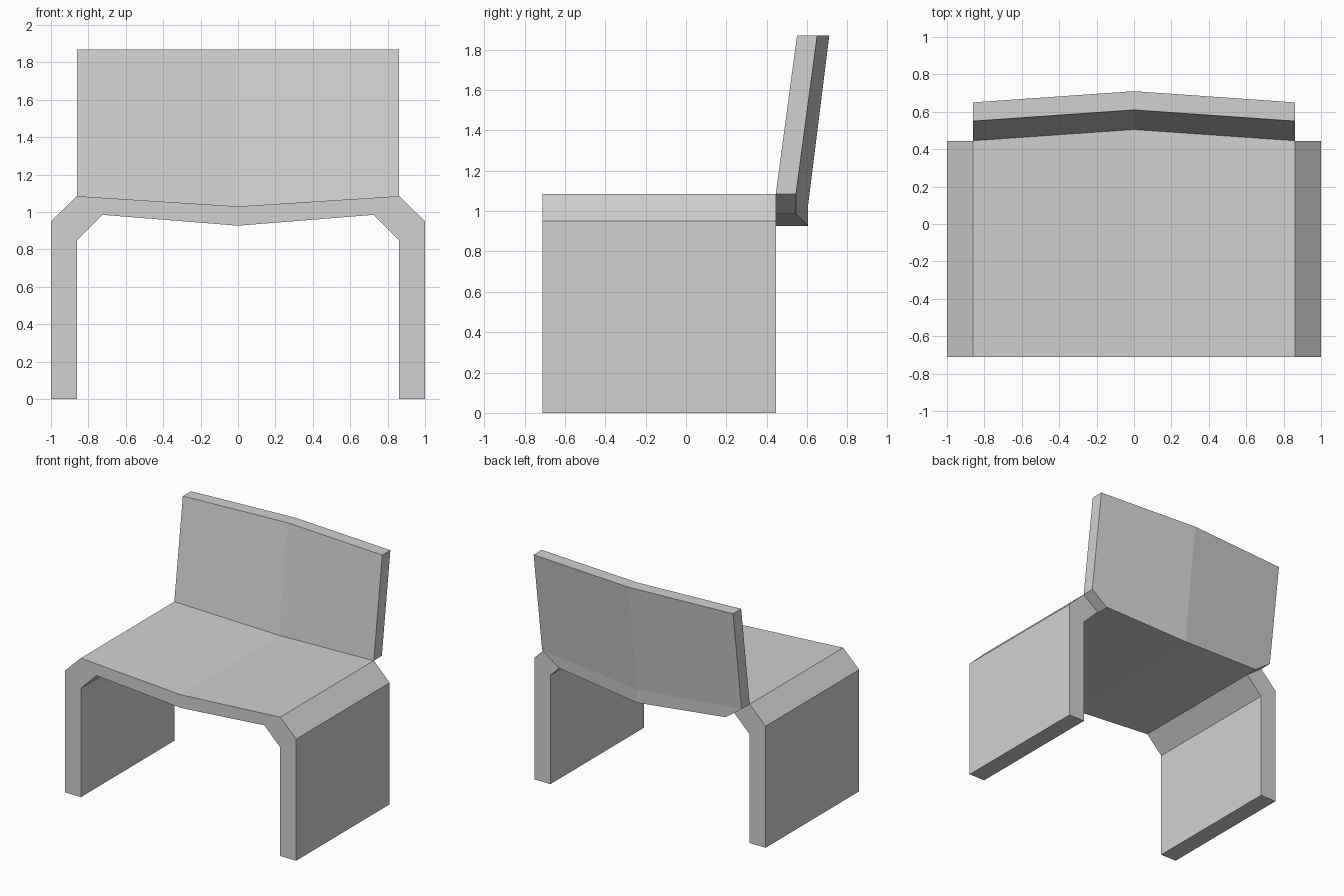
import bpy
import bmesh
from mathutils import Vector

cube = bpy.data.objects.get("Cube")
if cube:
    bpy.data.objects.remove(cube, do_unlink=True)

# Material
grey = bpy.data.materials.new("light_grey")
grey.use_nodes = True
colour = (0.64, 0.64, 0.64, 1)
grey.diffuse_color = colour
grey.node_tree.nodes["Principled BSDF"].inputs["Base Color"].default_value = colour

FRONT, REAR, TOP = -0.71, 0.445, 1.87
THICK, BOW = 0.10, 0.06

# Half cross-section of the folded sheet: foot, shoulder, seat edge, seat middle
outer = [(1, 0), (1, 0.95), (0.862, 1.085), (0, 1.03)]
inner = [(0.86, 0), (0.86, 0.85), (0.725, 0.985), (0, 0.927)]


def mirrored(half):
    return [(-x, z) for x, z in half] + half[-2::-1]


def extrude(bm, faces):
    """Extrude a face region and return its new vertices and faces."""
    geom = bmesh.ops.extrude_face_region(bm, geom=faces)["geom"]
    return ([g for g in geom if isinstance(g, bmesh.types.BMVert)],
            [g for g in geom if isinstance(g, bmesh.types.BMFace)])


bm = bmesh.new()

# Legs and seat: one bent strip, extruded front to rear
out_v, in_v = [[bm.verts.new((x, FRONT, z)) for x, z in mirrored(h)]
               for h in (outer, inner)]
strip = [bm.faces.new((out_v[i], out_v[i + 1], in_v[i + 1], in_v[i]))
         for i in range(len(out_v) - 1)]
verts, rear = extrude(bm, strip)
bmesh.ops.translate(bm, verts=verts, vec=(0, REAR - FRONT, 0))


# Bowed rear edge of the seat, then the ledge that carries the backrest
seat_rear = [f for f in rear if abs(f.calc_center_median().x) < 0.6]
verts, ledge = extrude(bm, seat_rear)
for v in verts:
    if abs(v.co.x) < 0.01:
        v.co.y += BOW
verts, ledge = extrude(bm, ledge)
bmesh.ops.translate(bm, verts=verts, vec=(0, THICK, 0))

# Backrest: raise the top of the ledge, leaning backwards
bm.normal_update()
bmesh.ops.recalc_face_normals(bm, faces=bm.faces)
ledge_top = [f for f in bm.faces if f.normal.z > 0.9
             and min(v.co.y for v in f.verts) > REAR - 0.001
             and max(v.co.y for v in f.verts) > REAR + BOW + THICK - 0.001]
verts, _ = extrude(bm, ledge_top)
for v in verts:
    v.co += Vector((0, 0.105, 0))
    v.co.z = TOP

# Weld the unbowed corners of the seat edge
bmesh.ops.remove_doubles(bm, verts=bm.verts, dist=0.0005)
bmesh.ops.recalc_face_normals(bm, faces=bm.faces)

mesh = bpy.data.meshes.new("folded_chair_shell")
bm.to_mesh(mesh)
bm.free()
mesh.materials.append(grey)
chair = bpy.data.objects.new("folded_chair_shell", mesh)
bpy.context.collection.objects.link(chair)
